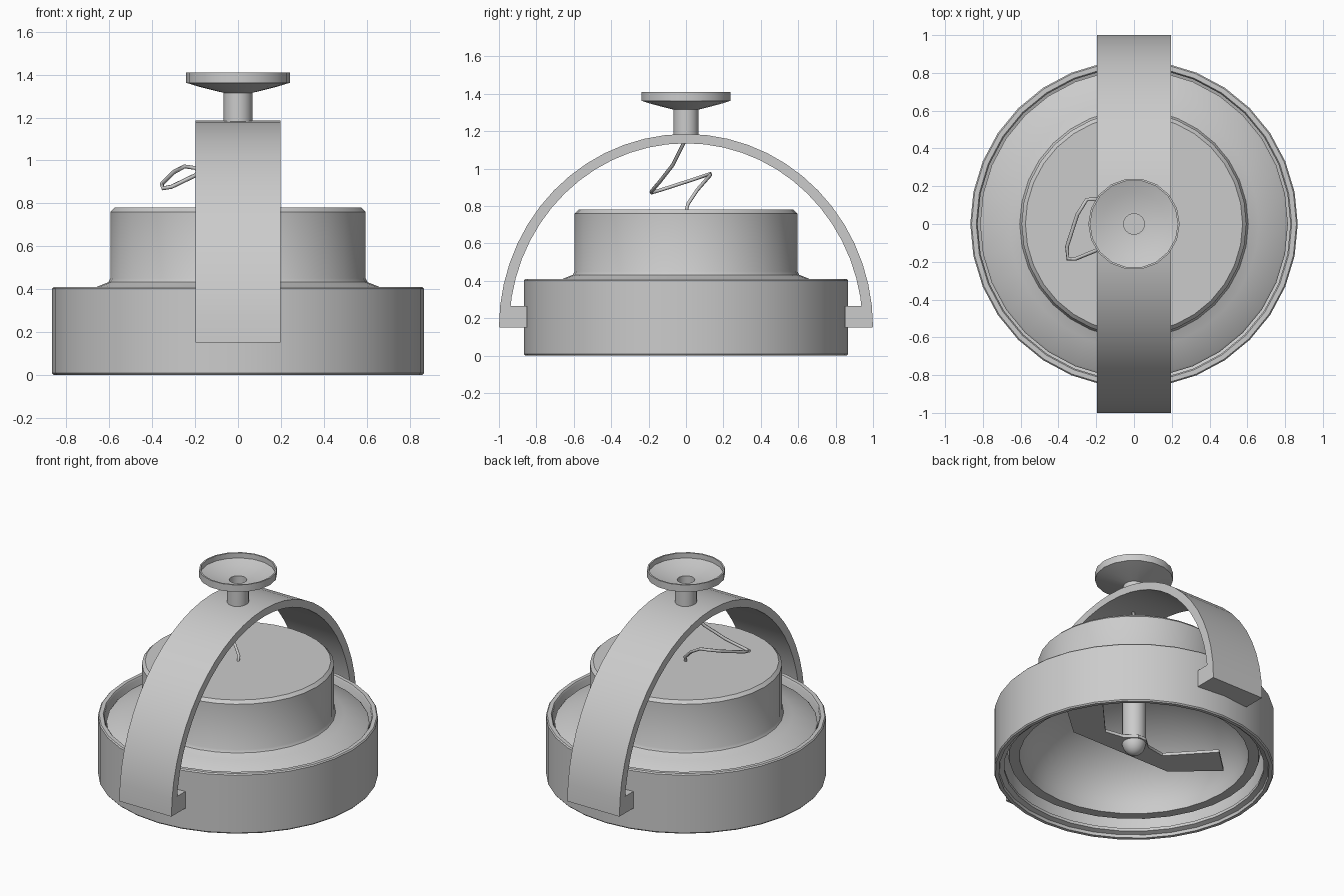
import bpy, bmesh, math

if "Cube" in bpy.data.objects:
    bpy.data.objects.remove(bpy.data.objects["Cube"])

def finish(name, bm, angle=35):
    bmesh.ops.remove_doubles(bm, verts=bm.verts, dist=1e-5)
    bmesh.ops.recalc_face_normals(bm, faces=bm.faces)
    me = bpy.data.meshes.new(name)
    bm.to_mesh(me)
    bm.free()
    ob = bpy.data.objects.new(name, me)
    bpy.context.collection.objects.link(ob)
    bpy.ops.object.select_all(action='DESELECT')
    ob.select_set(True)
    bpy.context.view_layer.objects.active = ob
    bpy.ops.object.shade_smooth_by_angle(angle=math.radians(angle))
    return ob

def lathe(name, profile, sides, closed=False):
    """Spin an (r, z) profile around the z axis."""
    bm = bmesh.new()
    vs = [bm.verts.new((r, 0, z)) for r, z in profile]
    edges = [bm.edges.new(p) for p in zip(vs, vs[1:])]
    if closed:
        edges.append(bm.edges.new((vs[-1], vs[0])))
    bmesh.ops.spin(bm, geom=vs + edges, cent=(0, 0, 0), axis=(0, 0, 1),
                   angle=2 * math.pi, steps=sides, use_duplicate=False)
    return finish(name, bm)

def prism(name, outline, to3d, offset):
    """Extrude a flat outline by an offset vector."""
    bm = bmesh.new()
    face = bm.faces.new([bm.verts.new(to3d(a, b)) for a, b in outline])
    ext = bmesh.ops.extrude_face_region(bm, geom=[face])
    bmesh.ops.translate(bm, vec=offset,
                        verts=[v for v in ext['geom'] if isinstance(v, bmesh.types.BMVert)])
    return finish(name, bm)

# outer ring, open at top and bottom
lathe("outer_ring", [(.86, 0), (.867, .008), (.867, .402), (.86, .41), (.835, .41), (.828, .4),
                     (.828, .06), (.805, .05), (.805, .03), (.835, .02), (.838, 0)], 32, True)

# lamp housing: stepped cap outside, rounded bowl inside
bowl = [(.71 * math.cos(t), .1 + .5 * math.sin(t))
        for t in [i * math.pi / 2 / 12 for i in range(12)]] + [(0, .6)]
shell = [(0, .78), (.575, .78), (.595, .76), (.595, .45), (.605, .432), (.66, .41),
         (.805, .37), (.815, .36), (.815, .3), (.775, .1)]
lathe("housing", shell + bowl, 32)

# centre post with rounded tip
tip = [(.075 * math.cos(t), .2 - .09 * math.sin(t))
       for t in [i * math.pi / 2 / 6 for i in range(6)]] + [(0, .11)]
lathe("centre_post", [(0, .62), (.075, .62)] + tip, 16)

# two swept blades on the post, mirrored in x
half = [(0, -.13), (-.38, -.13), (-.64, .1), (-.47, .26), (-.23, 0), (-.1, .02), (-.03, .08)]
blade = half + [(-x, y) for x, y in reversed(half[1:])]
prism("blades", blade, lambda a, b: (a, b, .19), (0, 0, .02))

# arched handle
def arc(ry, rz, z0, t0, n=28):
    return [(ry * math.cos(t), z0 + rz * math.sin(t))
            for t in [t0 + (math.pi - 2 * t0) * i / n for i in range(n + 1)]]

handle = arc(1, 1.035, .15, 0) + arc(.945, .985, .15, .06)[::-1]
prism("handle", handle, lambda a, b: (-.197, a, b), (.394, 0, 0))

# handle feet reaching into the ring
for side, label in ((-1, "front"), (1, "back")):
    foot = [(side * y, z) for y, z in ((.998, .15), (.85, .15), (.85, .265), (.985, .265))]
    prism(label + "_foot", foot, lambda a, b: (-.197, a, b), (.394, 0, 0))

# mounting dish on a hollow stem
lathe("mounting_dish", [(0, 1.19), (.055, 1.19), (.055, 1.335), (.07, 1.335), (.17, 1.355), (.232, 1.375),
                        (.232, 1.41), (.242, 1.41), (.242, 1.362), (.18, 1.343), (.067, 1.315),
                        (.067, 1.16), (0, 1.16)], 18)

# slack cable between housing and handle
cu = bpy.data.curves.new("cable", 'CURVE')
cu.dimensions = '3D'
cu.bevel_depth = .01
cu.bevel_resolution = 1
cu.use_fill_caps = True
path = [(0, 0, .77), (0, .01, .81), (-.08, .06, .885), (-.2, .13, .965), (-.25, .13, .972),
        (-.3, .05, .945), (-.355, -.12, .89), (-.35, -.185, .87), (-.31, -.185, .877),
        (-.2, -.14, .93), (-.09, -.07, 1.02), (0, -.01, 1.14)]
sp = cu.splines.new('POLY')
sp.points.add(len(path) - 1)
for p, co in zip(sp.points, path):
    p.co = (*co, 1)
ob = bpy.data.objects.new("cable", cu)
bpy.context.collection.objects.link(ob)
